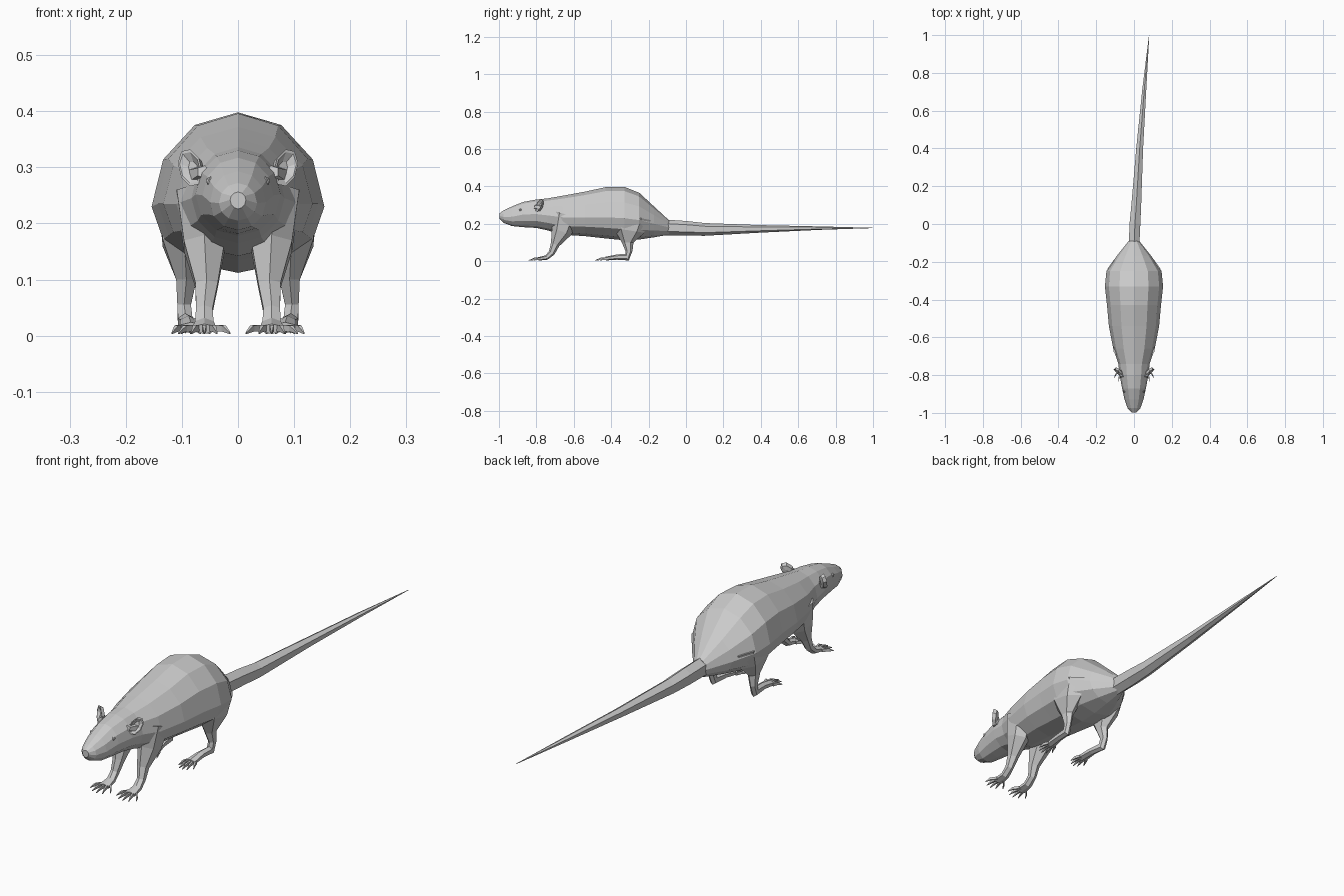
import bpy, bmesh, math
from mathutils import Vector


def loft(name, rings, mirror=False):
    """Skin a list of equal-length point rings, closing both ends."""
    bm = bmesh.new()
    rows = [[bm.verts.new(p) for p in ring] for ring in rings]
    n = len(rows[0])
    for a, b in zip(rows, rows[1:]):
        for i in range(n):
            j = (i + 1) % n
            bm.faces.new((a[i], a[j], b[j], b[i]))
    bm.faces.new(rows[0])
    bm.faces.new(rows[-1][::-1])
    bmesh.ops.recalc_face_normals(bm, faces=bm.faces)
    mesh = bpy.data.meshes.new(name)
    bm.to_mesh(mesh)
    bm.free()
    obj = bpy.data.objects.new(name, mesh)
    bpy.context.collection.objects.link(obj)
    if mirror:
        obj.modifiers.new("Mirror", 'MIRROR')
    return obj


def tube(name, stations, sides=6, mirror=True):
    """Stations: (x, y, z, half width across x, half depth)."""
    pts = [Vector(s[:3]) for s in stations]
    rings = []
    for k, s in enumerate(stations):
        t = pts[min(k + 1, len(pts) - 1)] - pts[max(k - 1, 0)]
        t.x = 0
        up = t.normalized().cross(Vector((1, 0, 0)))
        ring = []
        for i in range(sides):
            a = 2 * math.pi * (i + 0.5) / sides
            ring.append(pts[k] + Vector((s[3] * math.cos(a), 0, 0)) + up * s[4] * math.sin(a))
        rings.append(ring)
    return loft(name, rings, mirror)


# Body and head: y, half width, bottom z, widest z, top z
sections = [
    (-0.997, 0.014, 0.226, 0.242, 0.256),
    (-0.975, 0.034, 0.205, 0.236, 0.272),
    (-0.93, 0.050, 0.188, 0.238, 0.293),
    (-0.87, 0.063, 0.182, 0.250, 0.317),
    (-0.80, 0.076, 0.178, 0.252, 0.330),
    (-0.74, 0.083, 0.165, 0.245, 0.336),
    (-0.66, 0.110, 0.142, 0.235, 0.350),
    (-0.54, 0.133, 0.134, 0.235, 0.372),
    (-0.43, 0.143, 0.122, 0.235, 0.396),
    (-0.33, 0.154, 0.112, 0.230, 0.398),
    (-0.25, 0.146, 0.116, 0.220, 0.366),
    (-0.17, 0.092, 0.128, 0.200, 0.292),
    (-0.09, 0.028, 0.142, 0.180, 0.218),
]
rings = []
for y, w, bottom, mid, top in sections:
    ring = []
    for i in range(12):
        a = math.tau * i / 12
        c = math.cos(a)
        ring.append((w * math.sin(a), y, mid + c * ((top - mid) if c > 0 else (mid - bottom))))
    rings.append(ring)
loft("body", rings)

# Tapering tail drifting to one side
tube("tail", [(0, -0.12, 0.181, 0.032, 0.042), (0.005, 0.0, 0.176, 0.033, 0.039),
              (0.012, 0.10, 0.170, 0.030, 0.034), (0.030, 0.40, 0.173, 0.021, 0.020),
              (0.055, 0.72, 0.177, 0.012, 0.009), (0.080, 0.998, 0.178, 0.001, 0.001)], 6, False)

# Legs with feet
tube("front_leg", [(0.078, -0.64, 0.25, 0.036, 0.075), (0.060, -0.665, 0.16, 0.042, 0.055),
                   (0.056, -0.70, 0.09, 0.023, 0.024), (0.060, -0.718, 0.045, 0.017, 0.017),
                   (0.060, -0.745, 0.020, 0.019, 0.013), (0.060, -0.79, 0.012, 0.024, 0.009)])
tube("hind_leg", [(0.105, -0.29, 0.24, 0.042, 0.105), (0.096, -0.305, 0.165, 0.044, 0.085),
                  (0.092, -0.312, 0.10, 0.021, 0.031), (0.096, -0.305, 0.055, 0.014, 0.019),
                  (0.094, -0.315, 0.022, 0.015, 0.020), (0.088, -0.37, 0.022, 0.017, 0.014),
                  (0.084, -0.43, 0.014, 0.023, 0.010)])

# Splayed toes
for label, x, y, spread in (("front", 0.060, -0.775, 0.046), ("hind", 0.084, -0.42, 0.034)):
    for i in range(5):
        s = (i - 2) / 2
        reach = 0.060 - 0.026 * s * s
        tube(f"{label}_toe_{i + 1}",
             [(x + 0.018 * s, y, 0.013, 0.006, 0.008),
              (x + 0.75 * spread * s, y - reach * 0.6, 0.013, 0.005, 0.008),
              (x + spread * s, y - reach - 0.006, 0.004, 0.001, 0.002)], 4)

# Cupped ears: outer rim, thickness and recessed front
centre = Vector((0.082, -0.782, 0.298))
side = Vector((0.80, 0.58, 0.0)).normalized()
up = Vector((0, 0.25, 1)).normalized()
out = side.cross(up).normalized()
if out.y > 0:
    out = -out
ear_rings = []
for scale, push in ((0.35, -0.012), (0.85, -0.008), (1.0, 0.006), (0.85, 0.006), (0.4, -0.004)):
    ear_rings.append([centre + out * push
                      + side * 0.027 * scale * math.cos(math.tau * i / 8)
                      + up * 0.035 * scale * math.sin(math.tau * i / 8 + 0.25) for i in range(8)])
loft("ear", ear_rings, True)
tube("ear_base", [(0.062, -0.81, 0.292, 0.012, 0.012), (0.076, -0.775, 0.285, 0.014, 0.018)], 5)

# Small eyes set into the head
bm = bmesh.new()
bmesh.ops.create_icosphere(bm, subdivisions=1, radius=0.009)
bmesh.ops.translate(bm, verts=bm.verts, vec=(0.049, -0.885, 0.275))
mesh = bpy.data.meshes.new("eye")
bm.to_mesh(mesh)
bm.free()
eye = bpy.data.objects.new("eye", mesh)
bpy.context.collection.objects.link(eye)
eye.modifiers.new("Mirror", 'MIRROR')
